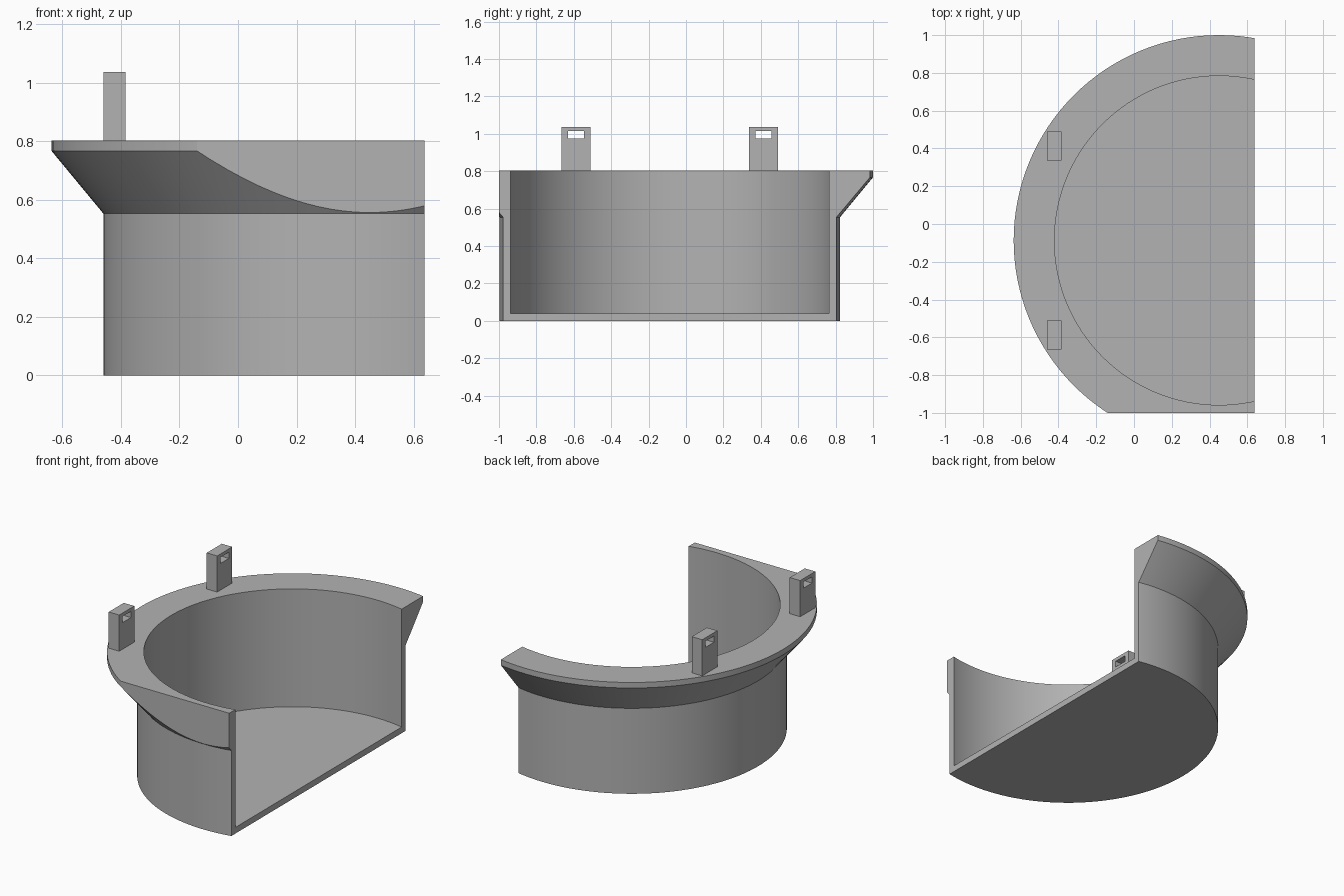
import bpy, bmesh
from math import tau, radians
from mathutils import Vector

cube = bpy.data.objects.get("Cube")
if cube:
    bpy.data.objects.remove(cube, do_unlink=True)

AXIS = Vector((0.45, -0.087, 0))   # centre of the round bowl
RIM_TOP = 0.803

grey = bpy.data.materials.new("plain grey")
grey.use_nodes = True
color = (0.45, 0.45, 0.45, 1)
grey.diffuse_color = color
grey.node_tree.nodes["Principled BSDF"].inputs["Base Color"].default_value = color


def finish(bm, name):
    bmesh.ops.recalc_face_normals(bm, faces=bm.faces)
    mesh = bpy.data.meshes.new(name)
    bm.to_mesh(mesh)
    bm.free()
    mesh.materials.append(grey)
    obj = bpy.data.objects.new(name, mesh)
    bpy.context.collection.objects.link(obj)
    return obj


def slice_off(bm, point, normal):
    """Cut away everything beyond a plane and cap the opening."""
    geom = bm.verts[:] + bm.edges[:] + bm.faces[:]
    bmesh.ops.bisect_plane(bm, geom=geom, dist=1e-6, plane_co=point,
                           plane_no=normal, clear_outer=True)
    rim = [e for e in bm.edges if e.is_boundary]
    bmesh.ops.edgeloop_fill(bm, edges=rim)


# Bowl: floor, wall and flared rim, turned as one profile
profile = [(0, 0), (0.91, 0), (0.91, 0.553), (1.087, 0.767), (1.087, RIM_TOP),
           (0.871, RIM_TOP), (0.871, 0.04), (0, 0.04)]
bm = bmesh.new()
verts = [bm.verts.new(AXIS + Vector((r, 0, z))) for r, z in profile]
edges = [bm.edges.new(pair) for pair in zip(verts, verts[1:])]
bmesh.ops.spin(bm, geom=verts + edges, cent=AXIS, axis=(0, 0, 1),
               angle=tau, steps=128)
bmesh.ops.remove_doubles(bm, verts=bm.verts, dist=1e-4)

# Flat front of the rim, then the open side
slice_off(bm, (0, -1, 0), (0, -1, 0))
slice_off(bm, (0.637, 0, 0), (1, 0, 0))
bowl = finish(bm, "bowl")
bpy.context.view_layer.objects.active = bowl
bowl.select_set(True)
bpy.ops.object.shade_smooth_by_angle(angle=radians(25))
bowl.select_set(False)


def slotted_tab(name, y):
    """Upright block with a rectangular slot through it along x."""
    def ring(x, half, low, high):
        corners = [(-half, low), (half, low), (half, high), (-half, high)]
        return [bm.verts.new((x, y + dy, z)) for dy, z in corners]

    bm = bmesh.new()
    loops = []
    for x in (-0.46, -0.385):
        loops.append((ring(x, 0.077, RIM_TOP - 0.01, 1.037),
                      ring(x, 0.043, 0.975, 1.015)))
    (out_a, in_a), (out_b, in_b) = loops
    for p, q in ((out_a, in_a), (out_b, in_b), (out_a, out_b), (in_a, in_b)):
        for i in range(4):
            j = (i + 1) % 4
            bm.faces.new((p[i], p[j], q[j], q[i]))
    finish(bm, name)


for side, name in ((-1, "front_tab"), (1, "back_tab")):
    slotted_tab(name, AXIS.y + side * 0.501)
